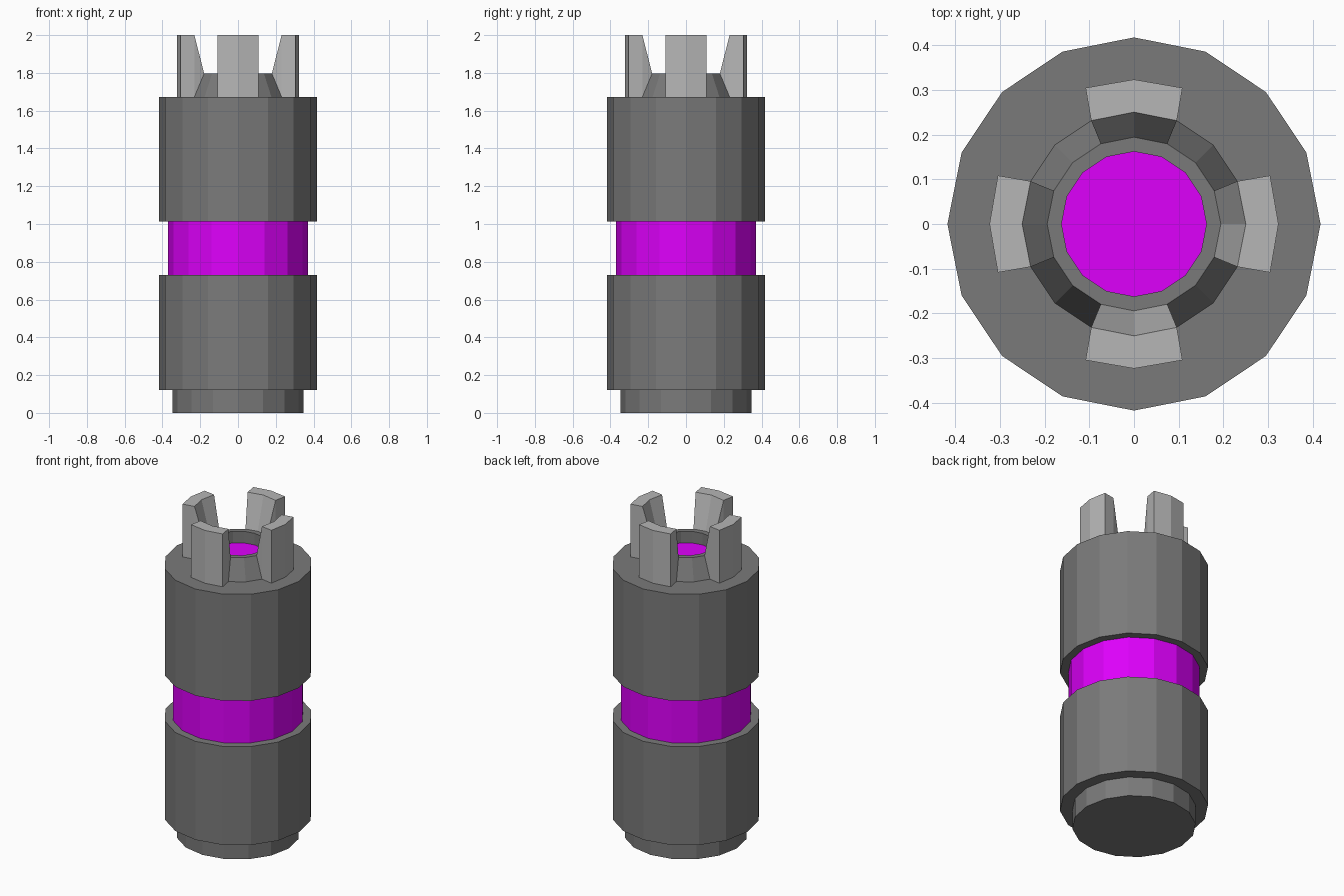
import bpy
from math import cos, sin, radians, pi

if "Cube" in bpy.data.objects:
    bpy.data.objects.remove(bpy.data.objects["Cube"])

SIDES = 16


def polar(r, ang, z):
    return (r * cos(ang), r * sin(ang), z)


def material(name, r, g, b):
    mat = bpy.data.materials.new(name)
    mat.diffuse_color = (r, g, b, 1)
    mat.use_nodes = True
    mat.node_tree.nodes["Principled BSDF"].inputs["Base Color"].default_value = mat.diffuse_color
    return mat


def add_mesh(name, verts, faces, mat):
    me = bpy.data.meshes.new(name)
    me.from_pydata(verts, [], faces)
    me.update()
    me.materials.append(mat)
    ob = bpy.data.objects.new(name, me)
    bpy.context.collection.objects.link(ob)
    return ob


def lathe(name, profile, mat, cap_start=False):
    """Revolve (radius, z) points, running from the bottom up, into a faceted shell."""
    verts = [polar(r, 2 * pi * i / SIDES, z) for r, z in profile for i in range(SIDES)]
    faces = []
    for k in range(len(profile) - 1):
        a, b = k * SIDES, (k + 1) * SIDES
        for i in range(SIDES):
            j = (i + 1) % SIDES
            faces.append((a + i, a + j, b + j, b + i))
    if cap_start:
        faces.append(tuple(reversed(range(SIDES))))
    return add_mesh(name, verts, faces, mat)


magenta = material("magenta", 0.73, 0.0, 0.97)
dark_grey = material("dark_grey", 0.195, 0.195, 0.195)
light_grey = material("light_grey", 0.467, 0.467, 0.467)

# Foot and lower casing
lathe("lower_casing", [(0.347, 0), (0.347, 0.12), (0.417, 0.12), (0.417, 0.73), (0.37, 0.73)],
      dark_grey, cap_start=True)

# Coloured band between the casings
lathe("middle_band", [(0.37, 0.73), (0.37, 1.013)], magenta)

# Upper casing with tapered neck and recessed hole
lathe("upper_casing", [(0.37, 1.013), (0.417, 1.013), (0.417, 1.673), (0.25, 1.673),
                       (0.194, 1.797), (0.162, 1.797), (0.162, 1.725)], dark_grey)

# Coloured disc at the bottom of the hole
add_mesh("core_disc", [polar(0.162, 2 * pi * i / SIDES, 1.725) for i in range(SIDES)],
         [tuple(range(SIDES))], magenta)

# Four prongs standing around the neck
for n in range(4):
    mid = n * pi / 2
    verts = []
    for s in (-1, 0, 1):
        inner, outer = mid + s * radians(22.5), mid + s * radians(19.6)
        verts += [polar(0.25, inner, 1.673), polar(0.194, inner, 1.797), polar(0.25, inner, 2.0),
                  polar(0.323, outer, 2.0), polar(0.323, outer, 1.673)]
    faces = []
    for a, b in ((0, 5), (5, 10)):
        for k in (1, 2, 3):  # inner slope, top, outer wall
            faces.append((a + k, a + k + 1, b + k + 1, b + k))
    faces += [(0, 2, 1), (0, 4, 3, 2), (10, 11, 12), (10, 12, 13, 14)]  # side walls
    add_mesh(f"prong_{n + 1}", verts, faces, light_grey)
